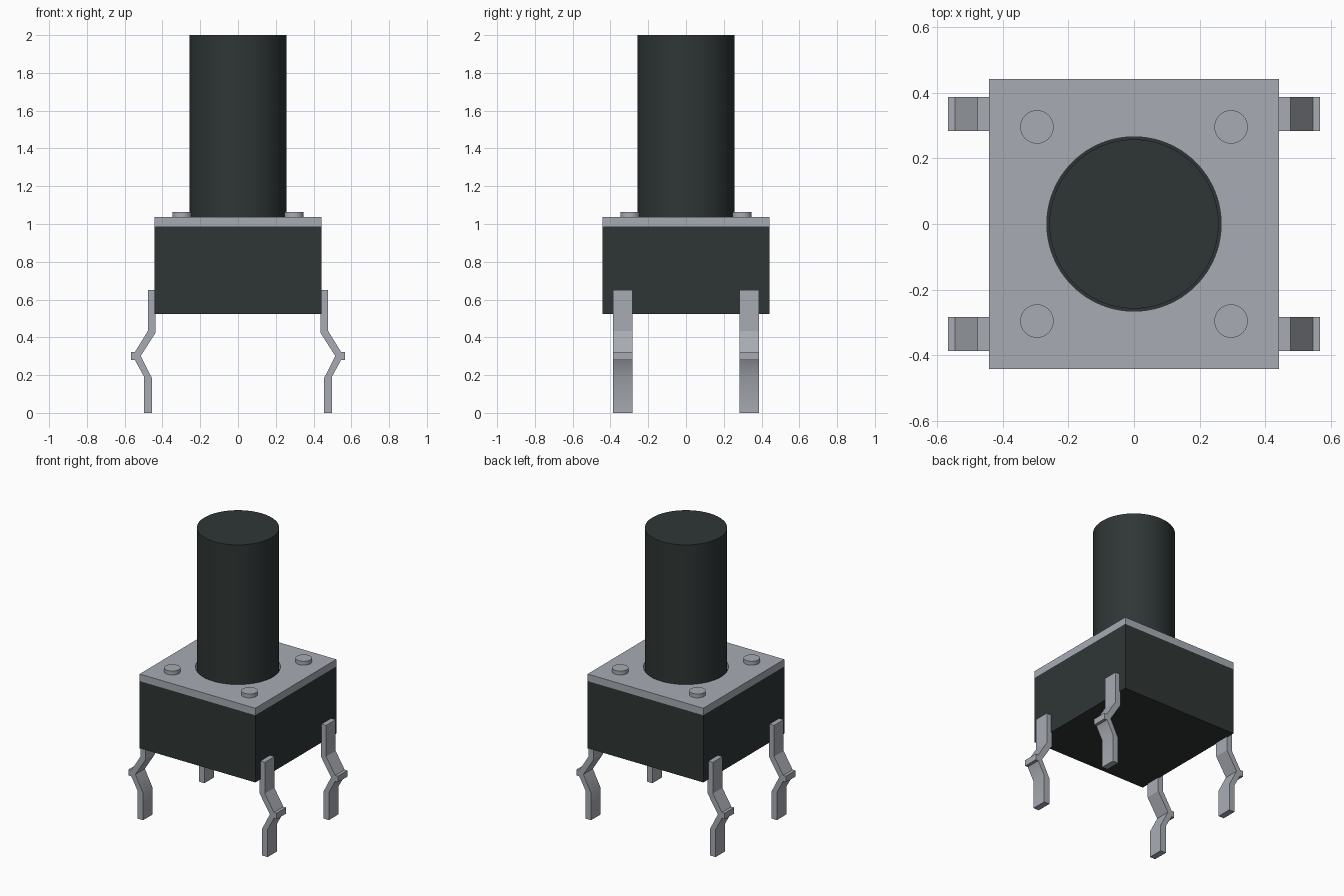
import bpy
import bmesh
import math

cube = bpy.data.objects.get("Cube")
if cube:
    bpy.data.objects.remove(cube, do_unlink=True)


def material(name, rgb):
    mat = bpy.data.materials.new(name)
    mat.use_nodes = True
    color = (*rgb, 1)
    mat.diffuse_color = color
    mat.node_tree.nodes["Principled BSDF"].inputs["Base Color"].default_value = color
    return mat


BLACK = material("black plastic", (0.028, 0.037, 0.036))
METAL = material("grey metal", (0.39, 0.41, 0.45))


def add_object(name, bm, mat, smooth_angle=None):
    bmesh.ops.recalc_face_normals(bm, faces=bm.faces)
    mesh = bpy.data.meshes.new(name)
    bm.to_mesh(mesh)
    bm.free()
    mesh.materials.append(mat)
    obj = bpy.data.objects.new(name, mesh)
    bpy.context.collection.objects.link(obj)
    if smooth_angle:
        bpy.ops.object.select_all(action="DESELECT")
        obj.select_set(True)
        bpy.context.view_layer.objects.active = obj
        bpy.ops.object.shade_smooth_by_angle(angle=math.radians(smooth_angle))
    return obj


def box(name, half, z0, z1, mat):
    bm = bmesh.new()
    bmesh.ops.create_cube(bm, size=1)
    bmesh.ops.scale(bm, vec=(2 * half, 2 * half, z1 - z0), verts=bm.verts)
    bmesh.ops.translate(bm, vec=(0, 0, (z0 + z1) / 2), verts=bm.verts)
    return add_object(name, bm, mat)


def cylinder(name, radius, z0, z1, mat, x=0, y=0, sides=64):
    bm = bmesh.new()
    bmesh.ops.create_cone(bm, cap_ends=True, segments=sides, radius1=radius,
                          radius2=radius, depth=z1 - z0)
    bmesh.ops.translate(bm, vec=(x, y, (z0 + z1) / 2), verts=bm.verts)
    return add_object(name, bm, mat, 30)


# Housing and plunger
HALF = 0.443
box("housing", HALF, 0.523, 0.988, BLACK)
cylinder("plunger", 0.258, 0.9, 2.0, BLACK, sides=96)

# Cover plate with a round opening
cover = box("cover_plate", HALF, 0.988, 1.037, METAL)
cutter = cylinder("opening_cutter", 0.266, 0.9, 1.2, METAL, sides=96)
cutter.hide_render = True
cut = cover.modifiers.new("opening", "BOOLEAN")
cut.operation = "DIFFERENCE"
cut.solver = "EXACT"
cut.object = cutter
bpy.ops.object.select_all(action="DESELECT")
cover.select_set(True)
bpy.context.view_layer.objects.active = cover
bpy.ops.object.modifier_apply(modifier=cut.name)
bpy.data.objects.remove(cutter, do_unlink=True)

# Kinked pin outline in x and z, extruded along y
PIN = [(0.436, 0.65), (0.477, 0.65), (0.477, 0.434), (0.546, 0.322),
       (0.567, 0.322), (0.567, 0.28), (0.546, 0.28), (0.498, 0.193),
       (0.498, 0), (0.456, 0), (0.456, 0.185), (0.515, 0.301), (0.436, 0.425)]


def pin(name, sx, sy):
    bm = bmesh.new()
    face = bm.faces.new([bm.verts.new((sx * x, sy * 0.283, z)) for x, z in PIN])
    side = bmesh.ops.extrude_face_region(bm, geom=[face])["geom"]
    moved = [v for v in side if isinstance(v, bmesh.types.BMVert)]
    bmesh.ops.translate(bm, vec=(0, sy * 0.104, 0), verts=moved)
    add_object(name, bm, METAL, 30.5)


# Four pins and four rivets
for sx, side in ((1, "left"), (-1, "right")):
    for sy, end in ((-1, "front"), (1, "back")):
        pin(f"pin_{end}_{side}", sx, sy)
        cylinder(f"rivet_{end}_{side}", 0.051, 1.03, 1.064, METAL,
                 sx * 0.296, sy * 0.296, 32)
